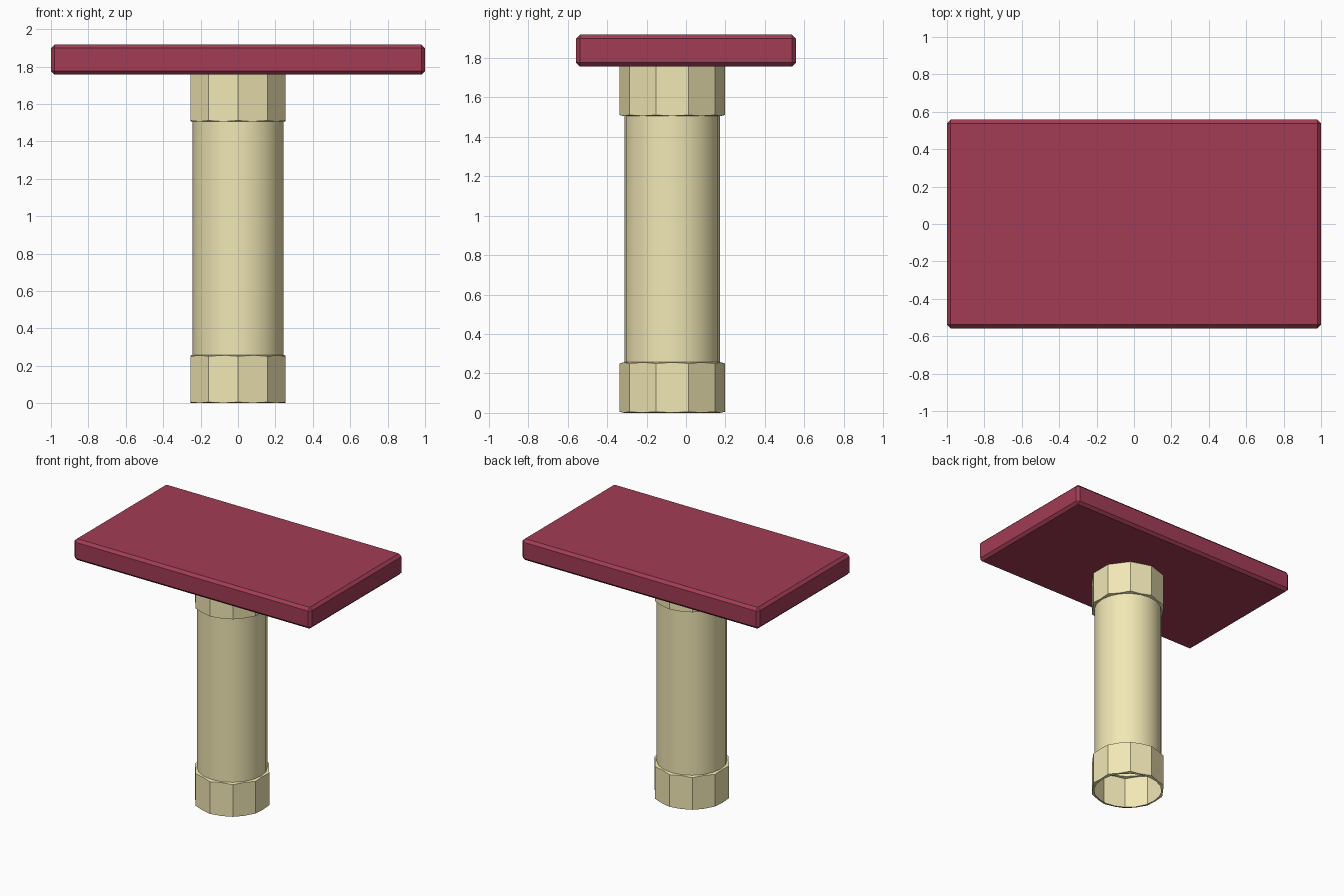
import bpy, bmesh, math

if "Cube" in bpy.data.objects:
    bpy.data.objects.remove(bpy.data.objects["Cube"])


def material(name, color):
    m = bpy.data.materials.new(name)
    m.diffuse_color = color
    m.use_nodes = True
    m.node_tree.nodes["Principled BSDF"].inputs["Base Color"].default_value = m.diffuse_color
    return m


def add_object(name, bm, mat):
    mesh = bpy.data.meshes.new(name)
    bmesh.ops.recalc_face_normals(bm, faces=bm.faces)
    bm.to_mesh(mesh)
    bm.free()
    ob = bpy.data.objects.new(name, mesh)
    bpy.context.collection.objects.link(ob)
    mesh.materials.append(mat)
    return ob


red = material("red_top", (0.36, 0.045, 0.09, 1))
cream = material("cream_leg", (0.88, 0.80, 0.46, 1))

# Table top: thin slab with a small chamfer
bm = bmesh.new()
bmesh.ops.create_cube(bm, size=1)
for v in bm.verts:
    v.co = (v.co.x * 2.0, v.co.y * 1.116, v.co.z * 0.162 + 1.837)
bmesh.ops.bevel(bm, geom=bm.edges[:], offset=0.02, segments=1, affect='EDGES')
add_object("table_top", bm, red)

# Pedestal: smooth 20-sided shaft with ten-sided chamfered collars, open below
SIDES, Y0 = 20, -0.07
R_SHAFT, R_COLLAR = 0.243, 0.268
APOTHEM = R_COLLAR * math.cos(math.pi / 10)


def ring(bm, r_corner, r_mid, z_corner, z_mid):
    verts = []
    for i in range(SIDES):
        a = -math.pi / 2 + math.tau * i / SIDES
        r, z = (r_mid, z_mid) if i % 2 else (r_corner, z_corner)
        verts.append(bm.verts.new((r * math.cos(a), Y0 + r * math.sin(a), z)))
    return verts


def collar(bm, low, high, wave=0.006):
    return [ring(bm, R_SHAFT, R_SHAFT, low, low),
            ring(bm, R_COLLAR, APOTHEM, low + wave, low + 0.001),
            ring(bm, R_COLLAR, APOTHEM, high - wave, high - 0.001),
            ring(bm, R_SHAFT, R_SHAFT, high, high)]


bm = bmesh.new()
rings = collar(bm, 0.0, 0.257) + collar(bm, 1.505, 1.763)
for lower, upper in zip(rings, rings[1:]):
    for i in range(SIDES):
        j = (i + 1) % SIDES
        bm.faces.new((lower[i], lower[j], upper[j], upper[i]))
leg = add_object("pedestal", bm, cream)
bpy.context.view_layer.objects.active = leg
leg.select_set(True)
bpy.ops.object.shade_smooth_by_angle(angle=math.radians(25))
